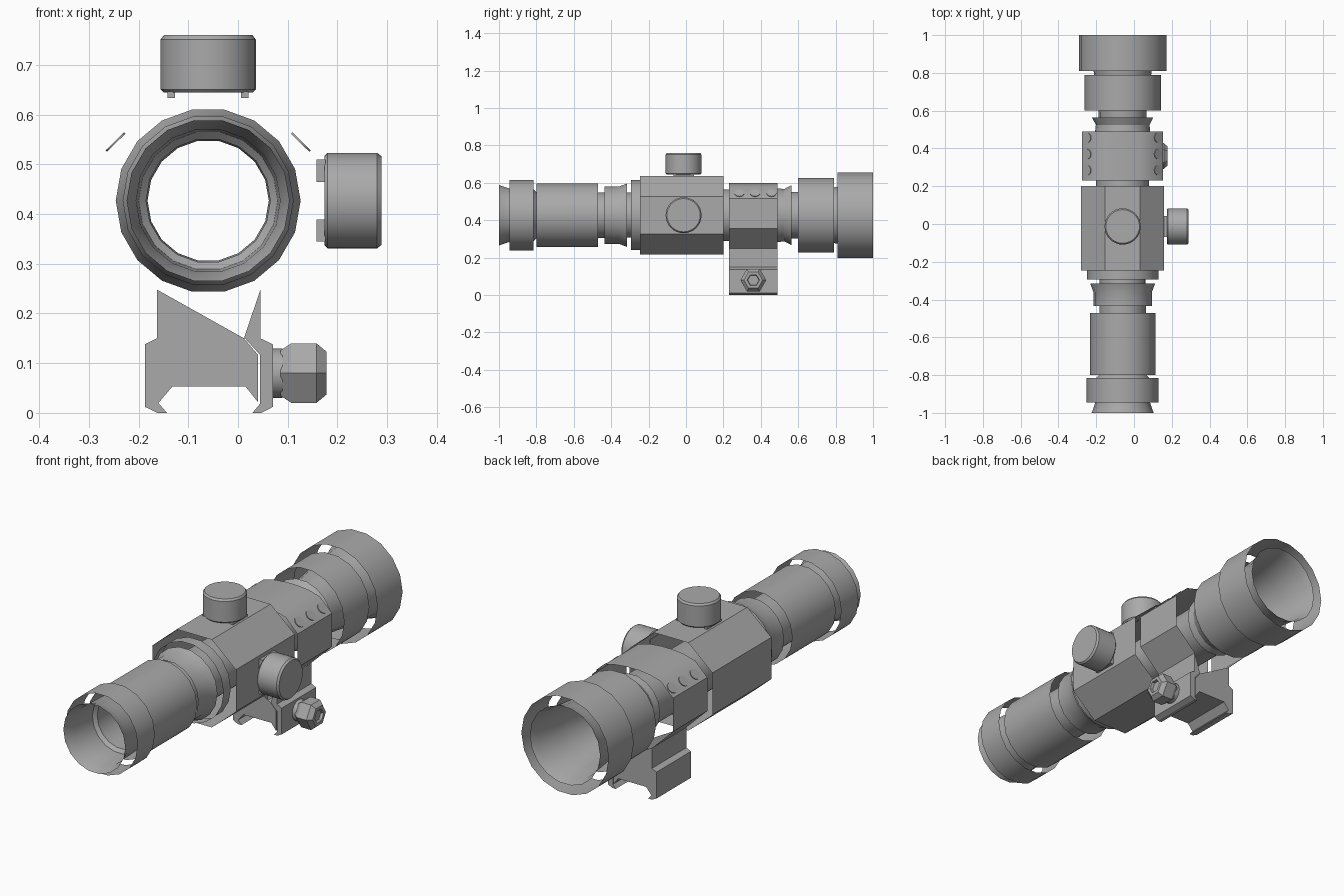
import bpy, bmesh, math
from mathutils import Matrix, Vector

if "Cube" in bpy.data.objects:
    bpy.data.objects.remove(bpy.data.objects["Cube"])

CX, CZ = -0.06, 0.427          # sight axis
metal = bpy.data.materials.new("grey metal")
metal.diffuse_color = (0.4, 0.4, 0.4, 1)
metal.use_nodes = True
metal.node_tree.nodes["Principled BSDF"].inputs["Base Color"].default_value = metal.diffuse_color


def finish(name, bm, matrix=None, smooth=True):
    bmesh.ops.recalc_face_normals(bm, faces=bm.faces)
    if matrix:
        bm.transform(matrix)
    mesh = bpy.data.meshes.new(name)
    bm.to_mesh(mesh)
    bm.free()
    mesh.materials.append(metal)
    ob = bpy.data.objects.new(name, mesh)
    bpy.context.collection.objects.link(ob)
    if smooth:
        bpy.ops.object.select_all(action='DESELECT')
        ob.select_set(True)
        bpy.context.view_layer.objects.active = ob
        bpy.ops.object.shade_smooth_by_angle(angle=math.radians(30))
    return ob


def lathe(name, profile, n, matrix, cap_start=False, cap_end=False, smooth=True):
    """Revolve (height, radius) pairs around local z."""
    bm = bmesh.new()
    rings = [[bm.verts.new((r * math.cos(i * math.tau / n), r * math.sin(i * math.tau / n), h))
              for i in range(n)] for h, r in profile]
    for a, b in zip(rings, rings[1:]):
        for i in range(n):
            j = (i + 1) % n
            bm.faces.new((a[i], a[j], b[j], b[i]))
    if cap_start:
        bm.faces.new(rings[0])
    if cap_end:
        bm.faces.new(rings[-1])
    return finish(name, bm, matrix, smooth)


def prism(name, pts, y0, y1, closed=True, caps=False, smooth=False):
    """Extrude an (x, z) outline along y."""
    bm = bmesh.new()
    a = [bm.verts.new((x, y0, z)) for x, z in pts]
    b = [bm.verts.new((x, y1, z)) for x, z in pts]
    n = len(pts)
    for i in range(n if closed else n - 1):
        j = (i + 1) % n
        bm.faces.new((a[i], a[j], b[j], b[i]))
    if caps:
        bm.faces.new(a)
        bm.faces.new(b)
    return finish(name, bm, None, smooth)


def box(name, centre, size):
    bm = bmesh.new()
    bmesh.ops.create_cube(bm, size=1)
    return finish(name, bm, Matrix.Translation(centre) @ Matrix.Diagonal((*size, 1)), False)


along_y = Matrix.Translation((CX, 0, CZ)) @ Matrix.Rotation(-math.pi / 2, 4, 'X')
along_x = Matrix.Rotation(math.pi / 2, 4, 'Y')

# Open-ended tubes along the sight axis: (y, radius)
tubes = {
    "inner_tube": [(-1, .164), (-.945, .145), (-.815, .14), (-.80, .125), (-.3, .122),
                   (.19, .122), (.2, .14), (.24, .14), (.25, .125), (.6, .127),
                   (.78, .15), (.82, .155), (.96, .172), (1, .186)],
    "eyepiece_ring": [(-.945, .191), (-.815, .191)],
    "eyepiece_tube": [(-.80, .173), (-.47, .173)],
    "front_collar": [(-.435, .155), (-.36, .155), (-.315, .172)],
    "body_ring": [(-.295, .19), (-.24, .19)],
    "rear_collar": [(.49, .146), (.525, .142), (.565, .163)],
    "objective_tube": [(.60, .202), (.79, .202)],
    "objective_ring": [(.81, .231), (1, .231)],
}
for name, prof in tubes.items():
    lathe(name, prof, 18, along_y)

# Eight-sided body
quarter = [(.22, .10), (.0925, .21)]
octagon = quarter + [(-x, z) for x, z in quarter[::-1]]
octagon += [(-x, -z) for x, z in octagon]
prism("body", [(CX + x, CZ + z) for x, z in octagon], -.245, .2)

# Adjustment knobs with small feet
knob = [(0, .09), (.006, .096), (.106, .096), (.115, .089)]
lathe("top_knob", knob, 32, Matrix.Translation((CX, -.013, .645)), True, True)
lathe("side_knob", knob, 32, Matrix.Translation((.174, -.013, CZ)) @ along_x, True, True)
for s in (-1, 1):
    box("top_knob_foot", (CX + s * .074, -.013, .64), (.015, .11, .014))
    box("side_knob_foot", (.167, -.013, CZ + s * .06), (.018, .11, .045))

# Clamp around the tube, open underneath
half = [(.104, .248), (.214, .355), (.214, .455), (.214, .515), (.15, .578), (.09, .594), (.03, .6)]
clamp = half + [(-x, z) for x, z in half[::-1]]
prism("clamp", [(CX + x, z) for x, z in clamp], .23, .49, closed=False, smooth=True)

# Clamp screws on the sloping shoulders
for s in (-1, 1):
    tilt = Vector((s * .063, 0, .064)).to_track_quat('Z', 'Y').to_matrix().to_4x4()
    for y in (.285, .37, .457):
        lathe("clamp_screw", [(0, .026), (.004, .026)], 16,
              Matrix.Translation((CX + s * .185, y, .5435)) @ tilt, False, True)

# Rail mount; the outline starts and ends at the open notch
base = [(-.163, .248), (-.163, .15), (-.187, .138), (-.187, .012), (-.162, 0), (-.143, 0),
        (-.16, .02), (-.132, .053), (.015, .053), (.04, .022), (.04, .117), (.012, .15)]
prism("rail_base", base, .23, .49, closed=False, caps=True)
prism("rail_fin", [(.012, .15), (.045, .15), (.045, .248)], .23, .49, closed=False, caps=True)
jaw = [(.014, .15), (.045, .15), (.07, .138), (.07, .012), (.047, 0), (.029, 0),
       (.044, .018), (.044, .117)]
prism("rail_jaw", jaw, .23, .49, caps=True)

# Clamping bolt and hexagonal nut, points facing front and back
bolt = Matrix.Translation((0, .36, .08)) @ along_x
lathe("bolt_collar", [(.068, .05), (.09, .05)], 16, bolt, True, True)
lathe("bolt_nut", [(.085, .052), (.107, .069), (.158, .069), (.178, .05), (.178, .033), (.165, .03)],
      6, bolt @ Matrix.Rotation(math.pi / 2, 4, 'Z'), True, True, False)
